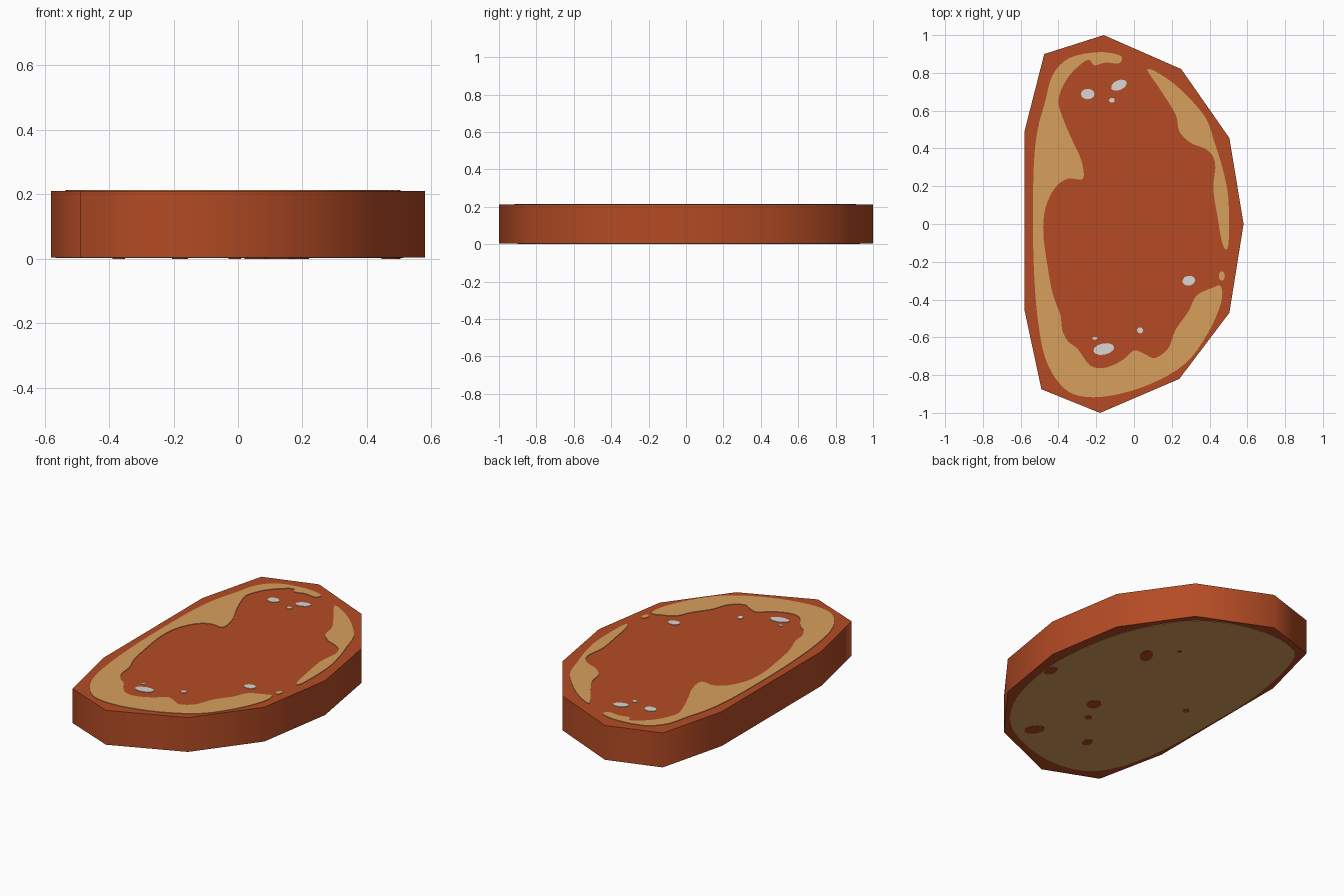
import bpy, bmesh, math
from mathutils import Vector

if "Cube" in bpy.data.objects:
    bpy.data.objects.remove(bpy.data.objects["Cube"])


def material(name, rgb):
    m = bpy.data.materials.new(name)
    m.diffuse_color = (*rgb, 1)
    m.use_nodes = True
    m.node_tree.nodes["Principled BSDF"].inputs["Base Color"].default_value = m.diffuse_color
    return m


BROWN = material("red brown", (0.46, 0.071, 0.018))
TAN = material("tan", (0.69, 0.35, 0.108))
PALE = material("pale grey", (0.69, 0.68, 0.67))


def smooth_loop(pts, steps=4):
    """Closed Catmull-Rom curve through the points."""
    p = [Vector(q) for q in pts]
    out, n = [], len(p)
    for i in range(n):
        a, b, c, d = (p[(i + k) % n] for k in (-1, 0, 1, 2))
        for s in range(steps):
            t = s / steps
            out.append(0.5 * (2 * b + (c - a) * t + (2 * a - 5 * b + 4 * c - d) * t ** 2
                              + (3 * b - a - 3 * c + d) * t ** 3))
    return out


def oval(x, y, rx, ry, turn=0):
    ct, st = math.cos(turn), math.sin(turn)
    ring = [(rx * math.cos(k * math.pi / 6), ry * math.sin(k * math.pi / 6)) for k in range(12)]
    return [(x + u * ct - v * st, y + u * st + v * ct) for u, v in ring]


def slab(name, shapes, z0, z1, mat):
    """Extrude one or more flat outlines from z0 to z1."""
    bm = bmesh.new()
    for pts in shapes:
        face = bm.faces.new([bm.verts.new((q[0], q[1], z0)) for q in pts])
        ext = bmesh.ops.extrude_face_region(bm, geom=[face], use_keep_orig=True)
        for v in ext["geom"]:
            if isinstance(v, bmesh.types.BMVert):
                v.co.z = z1
    bmesh.ops.recalc_face_normals(bm, faces=bm.faces)
    me = bpy.data.meshes.new(name)
    bm.to_mesh(me)
    bm.free()
    me.materials.append(mat)
    ob = bpy.data.objects.new(name, me)
    bpy.context.collection.objects.link(ob)
    return ob


# Main slab: eleven-sided flat body
outline = [(-.16, 1), (.25, .82), (.505, .455), (.58, 0), (.505, -.47), (.24, -.82),
           (-.18, -1), (-.49, -.875), (-.58, -.455), (-.58, .49), (-.475, .90)]
body = slab("slab_body", [outline], 0.004, 0.211, BROWN)
bpy.context.view_layer.objects.active = body
body.select_set(True)
bpy.ops.object.shade_smooth_by_angle(angle=math.radians(65))

# Tan rim patches on the top
long_rim = [(-.07, .89), (-.18, .91), (-.34, .88), (-.43, .79), (-.47, .65), (-.51, .50),
            (-.53, .32), (-.535, .04), (-.53, -.24), (-.51, -.50), (-.47, -.71), (-.39, -.85),
            (-.29, -.91), (-.13, -.91), (.08, -.85), (.27, -.74), (.39, -.58), (.46, -.42),
            (.46, -.33), (.41, -.34), (.33, -.38), (.29, -.46), (.22, -.56), (.18, -.66),
            (.11, -.71), (.06, -.69), (0, -.67), (-.06, -.72), (-.15, -.76), (-.23, -.75),
            (-.30, -.66), (-.35, -.62), (-.38, -.56), (-.39, -.48), (-.43, -.37), (-.46, -.21),
            (-.48, -.05), (-.47, .08), (-.42, .19), (-.35, .24), (-.27, .24), (-.28, .34),
            (-.33, .45), (-.38, .57), (-.40, .66), (-.36, .76), (-.30, .83), (-.24, .87),
            (-.21, .84), (-.15, .855), (-.08, .85)]
right_rim = [(.07, .82), (.16, .78), (.27, .69), (.38, .56), (.43, .42), (.47, .29),
             (.50, .13), (.50, -.11), (.47, -.11), (.44, .05), (.42, .19), (.43, .32),
             (.39, .39), (.30, .43), (.24, .49), (.22, .58), (.14, .71)]
slab("top_rim_patches",
     [smooth_loop(long_rim), smooth_loop(right_rim), oval(.465, -.275, .016, .025)],
     0.209, 0.214, TAN)

# Pale specks on the top
specks = [(-.245, .688, .036, .028, 0), (-.08, .735, .044, .026, .4), (-.117, .655, .015, .013, 0),
          (.29, -.30, .034, .026, .2), (.032, -.563, .016, .016, 0),
          (-.16, -.662, .056, .03, .2), (-.207, -.605, .013, .008, 0)]
slab("top_specks", [oval(*s) for s in specks], 0.209, 0.214, PALE)

# Tan underside with brown spots
under = [(-.16, .93), (.08, .87), (.28, .72), (.44, .42), (.51, .05), (.49, -.25), (.40, -.55),
         (.20, -.78), (-.15, -.90), (-.42, -.82), (-.54, -.50), (-.565, 0), (-.555, .40),
         (-.47, .78), (-.36, .90)]
slab("underside_patch", [smooth_loop(under)], 0.002, 0.006, TAN)
spots = [(.18, .32, .035, .06, -.5), (.07, .47, .01, .015, 0), (.06, -.27, .04, .045, 0),
         (-.01, -.40, .02, .02, 0), (-.18, -.61, .025, .035, 0), (.13, -.69, .04, .06, .5),
         (-.37, 0, .02, .02, 0), (.475, -.14, .03, .045, 0)]
slab("underside_spots", [oval(*s) for s in spots], 0.0, 0.004, BROWN)
